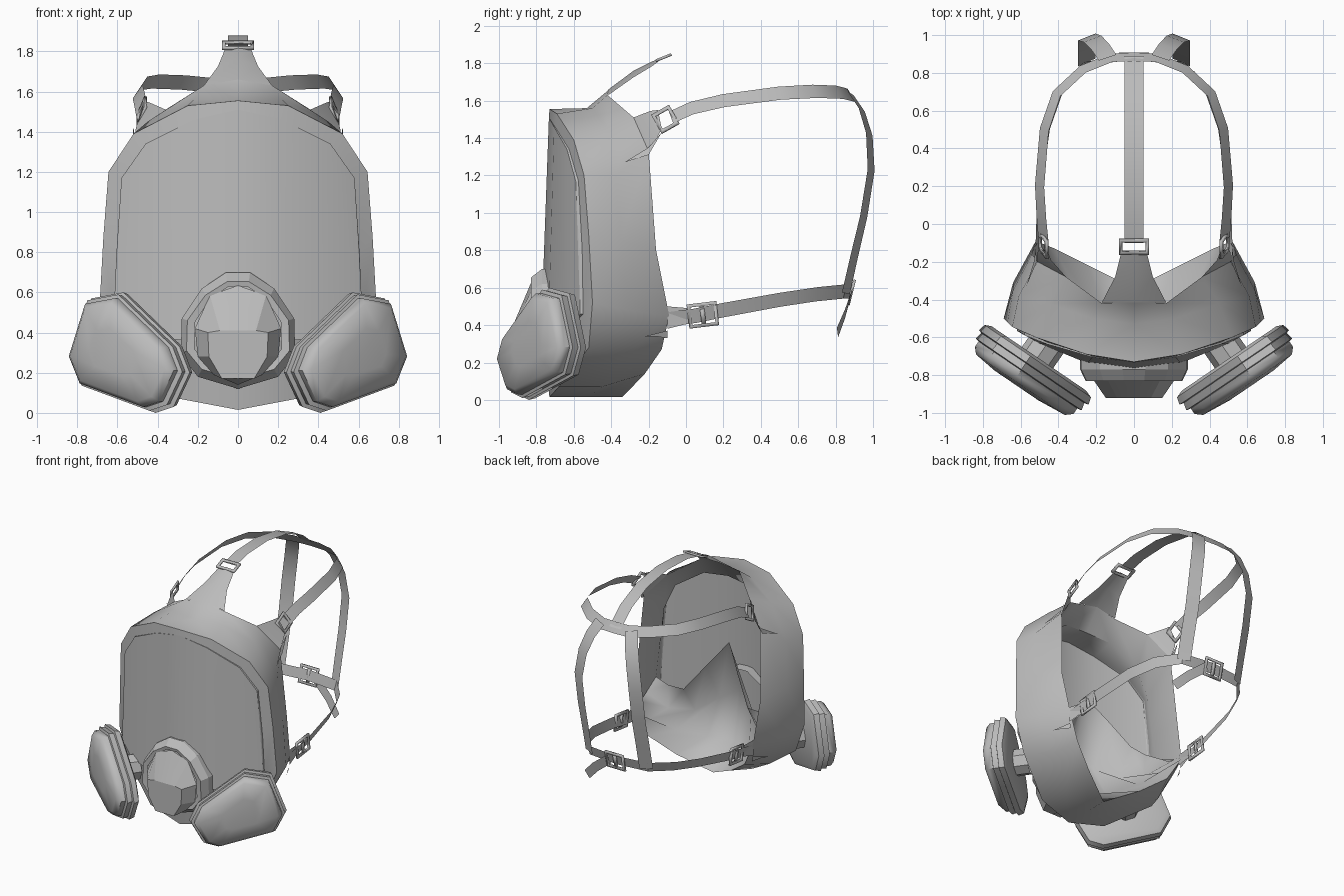
import bpy
import bmesh
import math
from mathutils import Vector

cube = bpy.data.objects.get("Cube")
if cube:
    bpy.data.objects.remove(cube, do_unlink=True)

grey = bpy.data.materials.new("plain_grey")
grey.use_nodes = True
grey_value = (.5, .5, .5, 1)
grey.diffuse_color = grey_value
grey.node_tree.nodes["Principled BSDF"].inputs["Base Color"].default_value = grey_value


def make(name, verts, faces, mirror=False, angle=30, thickness=0):
    """Create one object, optionally mirrored across x and thickened."""
    mesh = bpy.data.meshes.new(name)
    mesh.from_pydata([tuple(v) for v in verts], [], faces)
    bm = bmesh.new()
    bm.from_mesh(mesh)
    bmesh.ops.recalc_face_normals(bm, faces=bm.faces)
    bm.to_mesh(mesh)
    bm.free()
    mesh.materials.append(grey)
    obj = bpy.data.objects.new(name, mesh)
    bpy.context.collection.objects.link(obj)
    for other in bpy.context.selected_objects:
        other.select_set(False)
    obj.select_set(True)
    bpy.context.view_layer.objects.active = obj
    bpy.ops.object.shade_smooth_by_angle(angle=math.radians(angle))
    if thickness:
        solid = obj.modifiers.new("thickness", "SOLIDIFY")
        solid.thickness = thickness
        solid.offset = 0
    if mirror:
        mod = obj.modifiers.new("mirror", "MIRROR")
        mod.use_clip = True
    return obj


def loft(name, rings, closed=True, caps=(False, False), **options):
    """Skin matching rings of points, with optional end caps."""
    n = len(rings[0])
    verts = [p for ring in rings for p in ring]
    faces = []
    for r in range(len(rings) - 1):
        for i in range(n if closed else n - 1):
            j = (i + 1) % n
            faces.append((r * n + i, r * n + j, r * n + n + j, r * n + n + i))
    if caps[0]:
        faces.append(tuple(range(n)))
    if caps[1]:
        faces.append(tuple(range(len(verts) - n, len(verts))))
    return make(name, verts, faces, **options)


def strap(name, path, width, lift=.3, mirror=True):
    """Flat ribbon whose face points away from the middle of the head."""
    pts = [Vector(p) for p in path]
    left, right = [], []
    for i, p in enumerate(pts):
        along = pts[min(i + 1, len(pts) - 1)] - pts[max(i - 1, 0)]
        out = p - Vector((0, .35, 1.1))
        out.z *= lift
        side = along.cross(out).normalized() * width / 2
        if mirror and abs(p.x) < .001:
            side.x = 0
        left.append(p + side)
        right.append(p - side)
    return loft(name, [left, right], closed=False, mirror=mirror)


def buckle(name, centre, along, out, length, width, mirror=True, bar=False):
    """Rectangular wire frame, with an optional middle bar."""
    a = Vector(along).normalized()
    side = a.cross(Vector(out)).normalized()
    corners = [(-1, -1), (1, -1), (1, 1), (-1, 1)]
    c = Vector(centre)
    verts = [c + a * (x * (length / 2 - inset)) + side * (y * (width / 2 - inset))
             for inset in (0, .018) for x, y in corners]
    faces = [(i, (i + 1) % 4, (i + 1) % 4 + 4, i + 4) for i in range(4)]
    if bar:
        verts += [c + a * (x * .012) + side * (y * (width / 2 - .018)) for x, y in corners]
        faces.append((8, 9, 10, 11))
    return make(name, verts, faces, mirror=mirror, thickness=.014)


# Half outlines, from the top centre round the cheek to the chin
rim = [(0, -.73, 1.555), (.25, -.69, 1.53), (.52, -.6, 1.39), (.645, -.545, 1.2),
       (.67, -.52, .88), (.69, -.5, .52), (.6, -.52, .28), (.29, -.68, .07), (0, -.73, .015)]
middle = [(0, -.53, 1.56), (.22, -.5, 1.56), (.45, -.42, 1.45), (.61, -.38, 1.2),
          (.64, -.35, .85), (.64, -.31, .48), (.5, -.33, .22), (.26, -.45, .07), (0, -.52, .015)]
back = [(0, -.41, 1.66), (.17, -.42, 1.63), (.36, -.28, 1.51), (.51, -.2, 1.33),
        (.54, -.16, .8), (.52, -.09, .45), (.42, -.13, .27), (.24, -.22, .14), (0, -.34, .015)]
pane = [(0, -.733, 1.51), (.22, -.7, 1.46), (.46, -.625, 1.34), (.58, -.575, 1.17),
        (.605, -.555, .8), (.62, -.55, .46), (.5, -.62, .38), (.25, -.73, .36), (0, -.775, .36)]

# Face shell and frame around the visor
loft("face_shell", [back, middle, rim], closed=False, mirror=True, angle=50)
loft("visor_frame", [rim, pane], closed=False, mirror=True)

# Curved visor pane, flush in the middle and proud of the frame at the sides
raised = [(x, y - .025 * x, z) for x, y, z in pane]
edge = [(i, i + 1, i + 10, i + 9) for i in range(8)]
strips = [(0, 1, 7, 8), (1, 2, 6, 7), (2, 3, 5, 6), (3, 4, 5)]
make("visor", raised + pane, strips + edge, mirror=True)

# Inner lining that steps forward to the visor
lining = [(0, -.53, 1.5), (.2, -.51, 1.48), (.43, -.48, 1.33),
          (.52, -.47, 1.13), (.55, -.45, .8), (.55, -.41, .6)]
loft("inner_lining", [back[:6], lining, pane[:6]], closed=False, mirror=True, angle=40)

# Forehead tongue and side tabs that carry the straps
loft("forehead_tongue", [[(-w, y, z - drop), (0, y, z), (w, y, z - drop)] for w, y, z, drop in
     [(.17, -.415, 1.66, .03), (.1, -.28, 1.76, .035), (.075, -.18, 1.81, .025),
      (.065, -.14, 1.825, .01)]], closed=False)
loft("temple_tab", [[back[2], back[3]], [(.44, -.19, 1.545), (.51, -.15, 1.41)],
     [(.455, -.15, 1.55), (.5, -.13, 1.45)]], closed=False, mirror=True)
make("temple_spike", [(.57, -.33, 1.27), (.515, -.2, 1.35), (.52, -.13, 1.43),
                      (.53, -.2, 1.31)], [(0, 1, 2, 3)], mirror=True)
for z, tip in ((.5, .52), (.37, .34)):
    make("cheek_spike", [(.575, -.22, tip), (.515, -.1, z), (.51, -.1, z - .04),
                         (.54, -.16, z - .03)], [(0, 1, 2, 3)], mirror=True)
loft("cheek_tab", [[(.52, -.1, .5), (.52, -.1, .38)], [(.5, .02, .49), (.5, .02, .41)]],
     closed=False, mirror=True)

# Inner seal: peaked edge over the nose, bowl round the mouth, joined to the chin
seal_edge = [(0, -.54, .97), (.14, -.45, .78), (.28, -.37, .59), (.42, -.38, .58), lining[5]]
seal_bowl = [(0, -.66, .55), (.14, -.62, .46), (.27, -.5, .38), (.42, -.38, .4), (.56, -.28, .53)]
seal_chin = [(0, -.58, .18), (.16, -.5, .2), (.32, -.33, .27), (.46, -.2, .37), (.54, -.18, .5)]
loft("nose_seal", [seal_edge, seal_bowl, seal_chin, back[:3:-1]], closed=False, mirror=True, angle=50)

# Front valve: stepped collar
half = [(.06, .7), (.18, .62), (.28, .47), (.285, .29), (.2, .18)]
collar = half + [(0, .12)] + [(-x, z) for x, z in reversed(half)]
loft("valve_collar", [[(x * size, y, .41 + (z - .41) * tall) for x, z in collar]
     for y, size, tall in [(-.68, 1, 1), (-.77, 1, 1), (-.83, .9, .84), (-.825, .76, .76)]], angle=20)

# Valve outlet: hood sloping to a ridge above a flat disc
hood = [(0, .635), (.14, .585), (.215, .42), (.2, .28), (.12, .19), (0, .14)]
disc = [(0, .41), (.09, .41), (.15, .4), (.145, .28), (.08, .17), (0, .17)]
loft("valve_outlet", [[(x, y, z) for x, z in shape] for shape, y in ((hood, -.825), (disc, -.92))],
     closed=False, caps=(False, True), mirror=True, angle=15)

# Side filters: ridged canisters turned outwards
outline = [(.54, .6), (.7, .57), (.79, .28), (.73, .13),
           (.38, 0), (.29, .03), (.21, .2), (.26, .33)]
layers = [(0, .86), (.015, .97), (.055, 1), (.06, .94), (.1, .965), (.105, .9),
          (.14, .9), (.17, .81), (.185, .4)]
rings = []
for depth, size in layers:
    ring = []
    for px, pz in outline:
        x = .53 + (px - .53) * size
        ring.append((x + depth * .56, -.68 + (x - .55) * .68 - depth * .83, .3 + (pz - .3) * size))
    rings.append(ring)
loft("filter", rings, caps=(True, True), mirror=True, angle=46)

# Short necks joining the filters to the shell
start, end = Vector((.45, -.62, .31)), Vector((.52, -.72, .31))
turn = (end - start).to_track_quat("Z", "Y").to_matrix()
circle = [turn @ Vector((.1 * math.cos(k * math.pi / 4), .1 * math.sin(k * math.pi / 4), 0))
          for k in range(8)]
loft("filter_neck", [[start + p for p in circle], [end + p for p in circle]], mirror=True)

# Head straps
strap("crown_strap", [(0, -.1, 1.835), (0, .05, 1.87), (0, .3, 1.88), (0, .55, 1.84),
                      (0, .75, 1.75), (0, .89, 1.63)], .1, lift=1, mirror=False)
strap("temple_strap", [(.48, -.08, 1.51), (.49, .03, 1.56), (.5, .2, 1.6), (.475, .5, 1.64),
                       (.41, .69, 1.65), (.27, .82, 1.645), (.12, .88, 1.63), (0, .885, 1.63)],
      .085, lift=.65)
strap("rear_strap", [(.14, .88, 1.64), (.18, .94, 1.55), (.22, .98, 1.42), (.25, .99, 1.23),
                     (.25, .95, .98), (.25, .9, .77), (.25, .855, .57)], .1)
strap("neck_strap", [(.51, -.1, .43), (.505, .05, .45), (.5, .2, .48), (.46, .5, .535),
                     (.39, .7, .565), (.26, .85, .58), (0, .88, .58)], .08)
strap("loose_strap_end", [(.06, .885, .57), (.2, .85, .46), (.3, .81, .36)], .07, mirror=False)

# Buckles
buckle("forehead_buckle", (0, -.12, 1.83), (0, 1, .4), (0, -.4, 1), .09, .16, mirror=False)
buckle("temple_buckle", (.48, -.11, 1.5), (0, .8, .45), (1, 0, .4), .11, .12)
buckle("cheek_buckle", (.505, .09, .455), (0, 1, .12), (1, 0, 0), .16, .13, bar=True)
buckle("neck_buckle", (0, .885, .575), (1, 0, 0), (0, 1, -.25), .16, .14, mirror=False, bar=True)
